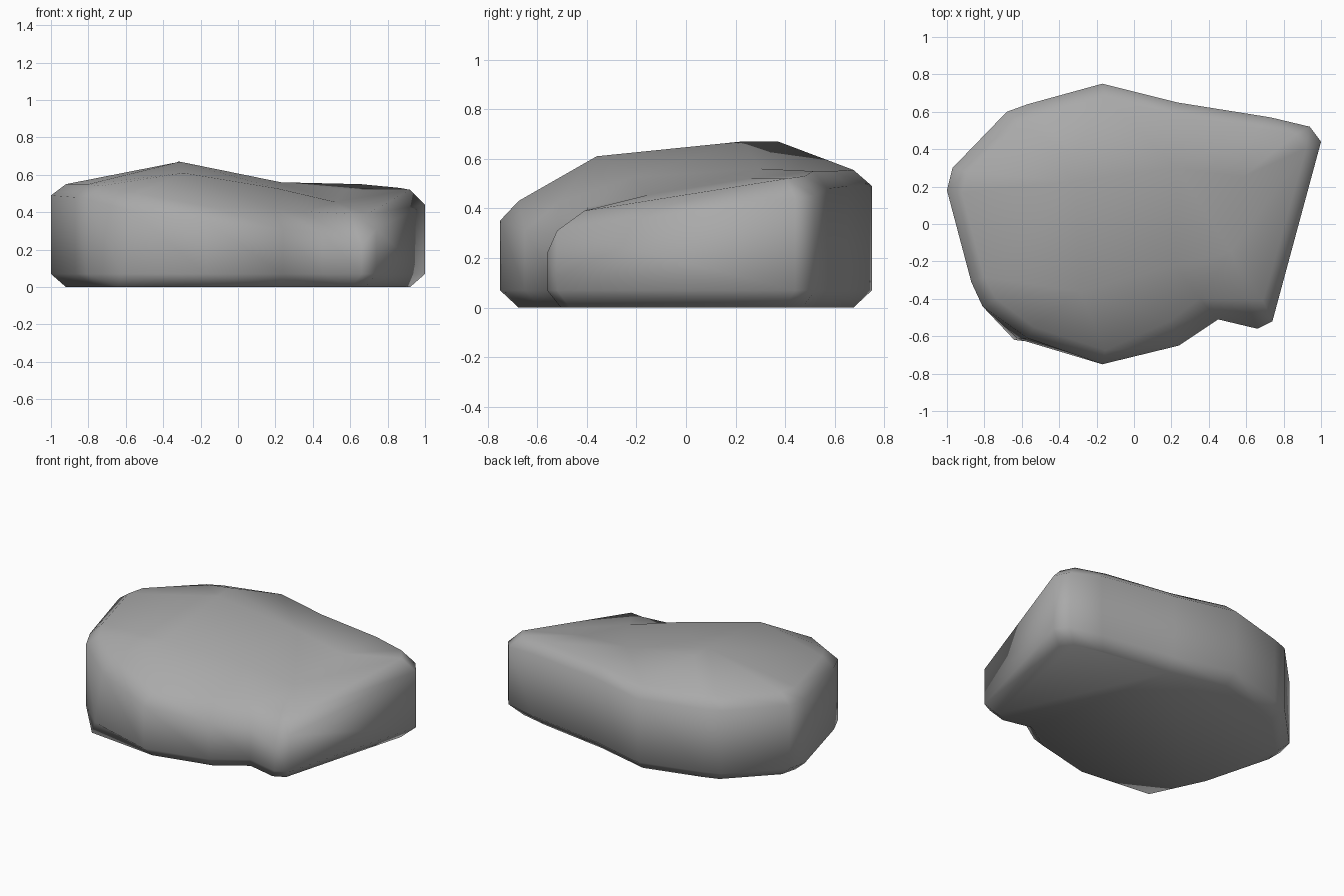
import bpy, bmesh
from mathutils import Vector
from mathutils.geometry import delaunay_2d_cdt

if "Cube" in bpy.data.objects:
    bpy.data.objects.remove(bpy.data.objects["Cube"])

# Outline of the rock: x, y, wall top height, rim height, rim inset scale
OUTLINE = [
    (-1.0, 0.18, 0.49, 0.55, 0.92), (-0.97, 0.30, 0.49, 0.55, 0.92),
    (-0.68, 0.60, 0.49, 0.55, 0.90), (-0.57, 0.64, 0.49, 0.555, 0.90),
    (-0.17, 0.75, 0.49, 0.555, 0.90), (0.23, 0.65, 0.49, 0.55, 0.90),
    (0.73, 0.57, 0.48, 0.55, 0.90), (0.94, 0.52, 0.45, 0.53, 0.92),
    (1.0, 0.44, 0.44, 0.52, 0.92), (0.74, -0.52, 0.31, 0.39, 0.84),
    (0.66, -0.56, 0.22, 0.39, 0.82), (0.45, -0.51, 0.29, 0.405, 0.78),
    (0.24, -0.65, 0.31, 0.42, 0.80), (-0.17, -0.75, 0.35, 0.43, 0.90),
    (-0.60, -0.62, 0.41, 0.50, 0.89), (-0.81, -0.44, 0.47, 0.54, 0.91),
    (-0.87, -0.31, 0.48, 0.55, 0.92),
]
# Raised points on the top surface
CROWN = [
    (-0.32, 0.37, 0.67), (-0.31, 0.23, 0.67), (-0.29, -0.36, 0.61),
    (0.23, 0.30, 0.56), (0.22, -0.22, 0.525), (0.58, 0.25, 0.52),
    (0.52, -0.15, 0.455),
]

bm = bmesh.new()


def ring(points):
    return [bm.verts.new(p) for p in points]


def bridge(lower, upper):
    n = len(lower)
    for i in range(n):
        j = (i + 1) % n
        bm.faces.new((lower[i], lower[j], upper[j], upper[i]))


# Stacked rings: base, foot bevel, wall top, rim
base = ring([(x * 0.92, y * 0.90, 0) for x, y, *_ in OUTLINE])
foot = ring([(x, y, 0.07) for x, y, *_ in OUTLINE])
wall = ring([(x, y, w) for x, y, w, *_ in OUTLINE])
rim = ring([(x * s, y * s, h) for x, y, _, h, s in OUTLINE])
# Flared front left foot and sloping front right corner
base[14].co = (-0.64, -0.62, 0)
foot[14].co = (-0.62, -0.615, 0.07)
wall[14].co = (-0.57, -0.61, 0.41)
rim[9].co = (0.69, -0.41, 0.39)
rim[10].co = (0.60, -0.40, 0.39)
for lower, upper in ((base, foot), (foot, wall), (wall, rim)):
    bridge(lower, upper)
bm.faces.new(base)

# Uneven top surface, triangulated through the raised points
top = rim + ring(CROWN)
flat = [Vector(v.co.xy) for v in top]
n = len(rim)
_, _, tris, orig, _, _ = delaunay_2d_cdt(
    flat, [(i, (i + 1) % n) for i in range(n)], [], 0, 1e-5)


def inside(c):
    hit = False
    for i in range(n):
        a, b = flat[i], flat[(i + 1) % n]
        if (a.y > c.y) != (b.y > c.y):
            if c.x < a.x + (c.y - a.y) * (b.x - a.x) / (b.y - a.y):
                hit = not hit
    return hit


for t in tris:
    ids = [orig[i][0] for i in t]
    # Skip hull triangles that lie across the notch
    if inside(sum((flat[i] for i in ids), Vector((0, 0))) / 3):
        bm.faces.new([top[i] for i in ids])

bmesh.ops.recalc_face_normals(bm, faces=bm.faces)
for f in bm.faces:
    f.smooth = True

mesh = bpy.data.meshes.new("flat_rock")
bm.to_mesh(mesh)
bm.free()
rock = bpy.data.objects.new("flat_rock", mesh)
bpy.context.collection.objects.link(rock)

# Dark grey stone
stone = bpy.data.materials.new("stone")
stone.diffuse_color = (0.4, 0.4, 0.4, 1)
stone.use_nodes = True
stone.node_tree.nodes["Principled BSDF"].inputs["Base Color"].default_value = stone.diffuse_color
mesh.materials.append(stone)
